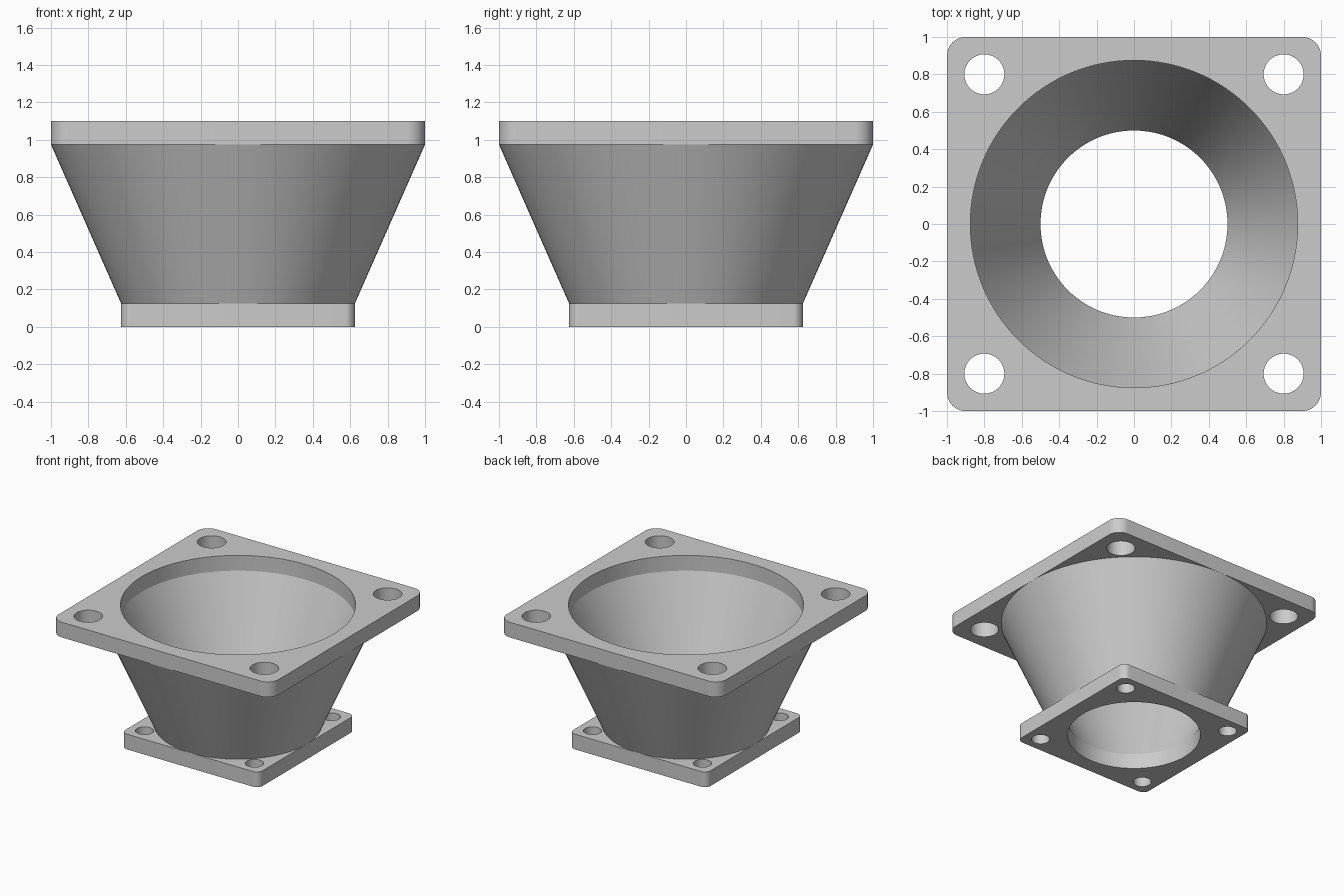
import bpy, bmesh, math
from math import cos, sin, pi

cube = bpy.data.objects.get("Cube")
if cube:
    bpy.data.objects.remove(cube, do_unlink=True)

grey = bpy.data.materials.new("light_grey")
grey.use_nodes = True
grey.diffuse_color = (0.6, 0.6, 0.6, 1)
grey.node_tree.nodes["Principled BSDF"].inputs["Base Color"].default_value = (0.6, 0.6, 0.6, 1)

SEG = 128          # sides of the round bore
CORNERS = [(1, 1), (-1, 1), (-1, -1), (1, -1)]


def finish(bm, name):
    bmesh.ops.recalc_face_normals(bm, faces=bm.faces[:])
    mesh = bpy.data.meshes.new(name)
    bm.to_mesh(mesh)
    bm.free()
    obj = bpy.data.objects.new(name, mesh)
    bpy.context.collection.objects.link(obj)
    mesh.materials.append(grey)
    bpy.ops.object.select_all(action='DESELECT')
    obj.select_set(True)
    bpy.context.view_layer.objects.active = obj
    bpy.ops.object.shade_smooth_by_angle(angle=math.radians(30))
    return obj


def circle(r, n, cx=0, cy=0):
    return [(cx + r * cos(2 * pi * i / n), cy + r * sin(2 * pi * i / n)) for i in range(n)]


def rounded_square(half, r, steps=10):
    pts = []
    for k, (sx, sy) in enumerate(CORNERS):
        for i in range(steps + 1):
            a = (k + i / steps) * pi / 2
            pts.append((sx * (half - r) + r * cos(a), sy * (half - r) + r * sin(a)))
    return pts


def flange(name, z, thick, half, corner, bore, hole_pos, hole_r):
    """Square plate with rounded corners, a central bore and four bolt holes."""
    bm = bmesh.new()
    loops = [rounded_square(half, corner), circle(bore, SEG)]
    loops += [circle(hole_r, 40, sx * hole_pos, sy * hole_pos) for sx, sy in CORNERS]
    for pts in loops:
        vs = [bm.verts.new((x, y, z)) for x, y in pts]
        for a, b in zip(vs, vs[1:] + vs[:1]):
            bm.edges.new((a, b))
    bmesh.ops.triangle_fill(bm, edges=bm.edges[:], use_beauty=True, normal=(0, 0, 1))
    ext = bmesh.ops.extrude_face_region(bm, geom=bm.faces[:], use_keep_orig=True)
    top = [g for g in ext["geom"] if isinstance(g, bmesh.types.BMVert)]
    bmesh.ops.translate(bm, verts=top, vec=(0, 0, thick))
    return finish(bm, name)


def funnel(name, profile):
    """Closed (radius, height) profile turned around z."""
    bm = bmesh.new()
    rings = [[bm.verts.new((x, y, z)) for x, y in circle(r, SEG)] for r, z in profile]
    for lo, hi in zip(rings, rings[1:] + rings[:1]):
        for i in range(SEG):
            j = (i + 1) % SEG
            bm.faces.new((lo[i], lo[j], hi[j], hi[i]))
    return finish(bm, name)


# Small plate at the bottom, large plate at the top
flange("lower_flange", 0, 0.125, 0.625, 0.055, 0.5, 0.5, 0.068)
flange("upper_flange", 0.975, 0.125, 1.0, 0.1, 0.875, 0.8, 0.107)

# Hollow cone between the plates
funnel("funnel_wall", [(0.625, 0.125), (1.0, 0.975), (0.875, 0.975), (0.5, 0.125)])
